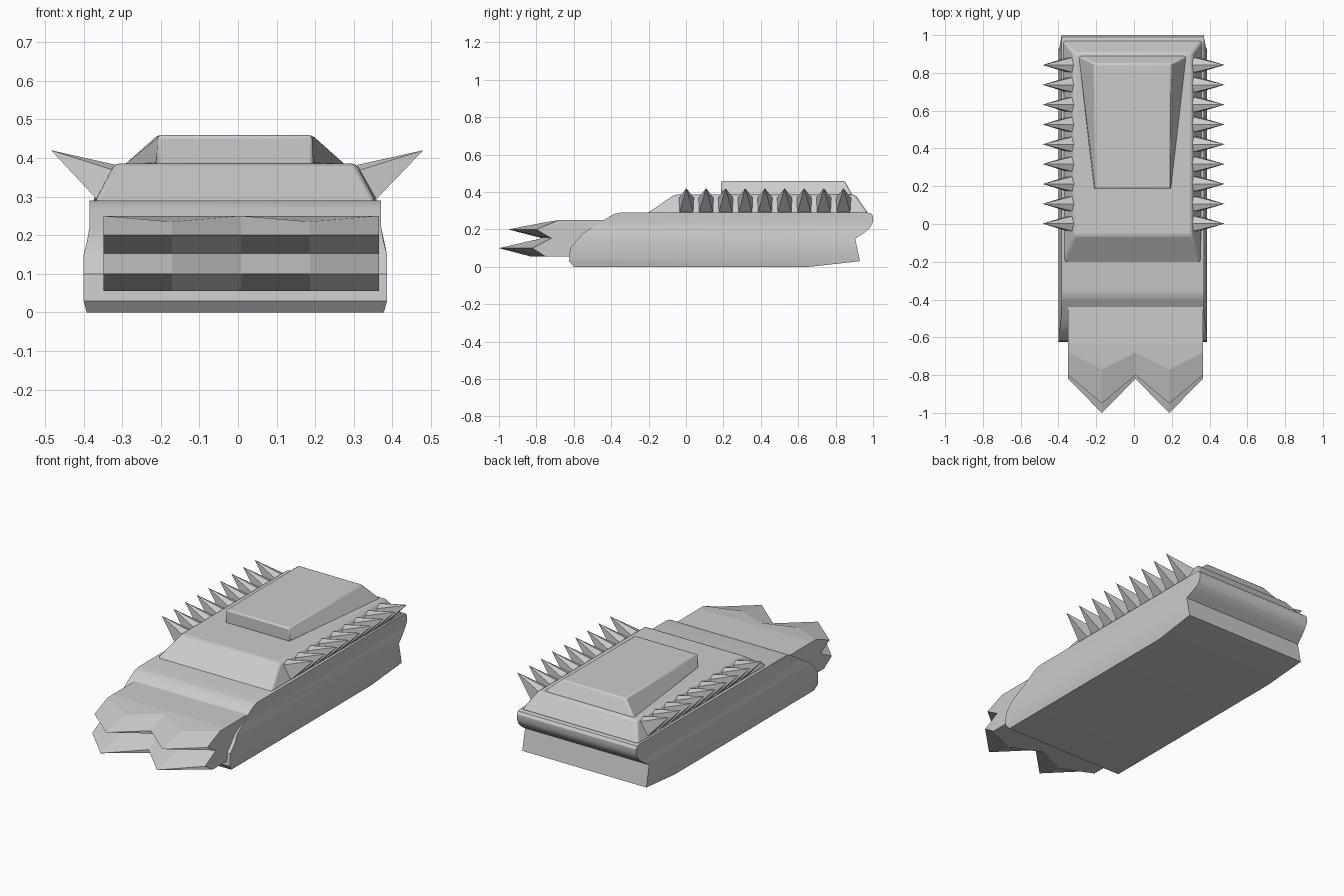
import bpy
import bmesh
from mathutils import Vector
from math import radians

cube = bpy.data.objects.get("Cube")
if cube:
    bpy.data.objects.remove(cube)

grey = bpy.data.materials.new("plain grey")
grey.use_nodes = True
color = (0.6, 0.6, 0.6, 1)
grey.diffuse_color = color
bsdf = next(n for n in grey.node_tree.nodes if n.type == 'BSDF_PRINCIPLED')
bsdf.inputs["Base Color"].default_value = color
bsdf.inputs["Roughness"].default_value = 0.7


def finish(name, bm, bevel=0, smooth=False):
    bmesh.ops.recalc_face_normals(bm, faces=bm.faces)
    mesh = bpy.data.meshes.new(name)
    bm.to_mesh(mesh)
    bm.free()
    mesh.materials.append(grey)
    ob = bpy.data.objects.new(name, mesh)
    bpy.context.collection.objects.link(ob)
    if bevel:
        mod = ob.modifiers.new("soft edges", 'BEVEL')
        mod.width = bevel
        mod.segments = 2
        mod.limit_method = 'ANGLE'
    if smooth:
        bpy.ops.object.select_all(action='DESELECT')
        ob.select_set(True)
        bpy.context.view_layer.objects.active = ob
        bpy.ops.object.shade_smooth_by_angle(angle=radians(30))
    return ob


def loft(rings):
    """Closed solid through rings of equal length, capped at both ends."""
    bm = bmesh.new()
    loops = [[bm.verts.new(p) for p in ring] for ring in rings]
    n = len(loops[0])
    for a, b in zip(loops, loops[1:]):
        for i in range(n):
            j = (i + 1) % n
            bm.faces.new((a[i], a[j], b[j], b[i]))
    bm.faces.new(loops[0])
    bm.faces.new(loops[-1])
    return bm


def rect(cx, half_front, half_back, y0, y1, z):
    return [(cx - half_front, y0, z), (cx + half_front, y0, z),
            (cx + half_back, y1, z), (cx - half_back, y1, z)]


# Hull: side profile extruded across, with a slight bulge low on the flanks
profile = [(-0.60, 0), (0.66, 0), (0.93, 0.03), (0.905, 0.15), (0.95, 0.18),
           (0.985, 0.21), (1.0, 0.24), (1.0, 0.27), (0.99, 0.285), (0.97, 0.29),
           (-0.35, 0.29), (-0.385, 0.283), (-0.41, 0.268), (-0.45, 0.243),
           (-0.55, 0.18), (-0.62, 0.10), (-0.625, 0.03)]
bm = loft([[(x, y, z) for y, z in profile] for x in (-1, 1)])
for level in (0.035, 0.15, 0.22):
    bmesh.ops.bisect_plane(bm, geom=bm.verts[:] + bm.edges[:] + bm.faces[:],
                           plane_co=(0, 0, level), plane_no=(0, 0, 1))
for v in bm.verts:
    z = v.co.z
    half = 0.378 if z > 0.2 else 0.385 if z > 0.16 or z < 0.02 else 0.393
    v.co.x = v.co.x * half - 0.007
finish("hull", bm, smooth=True)

# Nose: two rows of jagged teeth across the front
CENTRE, HALF = 0.008, 0.357
tooth_z = (0.25, 0.20, 0.153, 0.10, 0.055)
valley_y = (-0.68, -0.80, -0.72, -0.82, -0.75)
tip_y = (-0.77, -0.95, -0.77, -1.0, -0.83)
rings = []
for i in range(5):
    x = CENTRE + HALF * (i - 2) / 2
    is_tip = i % 2
    front = [(x, y, z) for y, z in zip(tip_y if is_tip else valley_y, tooth_z)]
    if is_tip:
        front[0] = (x, tip_y[0], 0.235)
    rings.append([(x, -0.43, 0.25), (x, -0.64, 0.25)] + front + [(x, -0.43, 0.055)])
finish("toothed_nose", loft(rings))

# Upper deck: tapered block on the hull
bm = loft([rect(-0.007, 0.365, 0.372, -0.21, 0.975, 0.285),
           rect(-0.007, 0.312, 0.312, -0.06, 0.905, 0.386)])
finish("upper_deck", bm, bevel=0.012, smooth=True)

# Roof box: flares outward toward the back
bm = loft([rect(-0.008, 0.203, 0.29, 0.187, 0.892, 0.38),
           rect(-0.008, 0.2, 0.2, 0.187, 0.848, 0.459)])
finish("roof_box", bm, bevel=0.008, smooth=True)

# Spikes: a row leaning out from each sloping deck wall
for side, label in ((1, "left"), (-1, "right")):
    bm = bmesh.new()
    low, high = Vector((0.362, 0, 0.293)), Vector((0.312, 0, 0.382))
    for k in range(9):
        y = 0.105 * k + 0.002
        base = []
        for t, dy in ((0, -0.036), (0, 0.036), (0.85, 0.04), (1, 0), (0.85, -0.04)):
            p = low.lerp(high, t)
            base.append(bm.verts.new((side * p.x - 0.004, y + dy, p.z)))
        tip = bm.verts.new((side * 0.482 - 0.002, y, 0.42))
        bm.faces.new(base)
        for i in range(5):
            bm.faces.new((base[i], base[(i + 1) % 5], tip))
    finish(label + "_spikes", bm)
